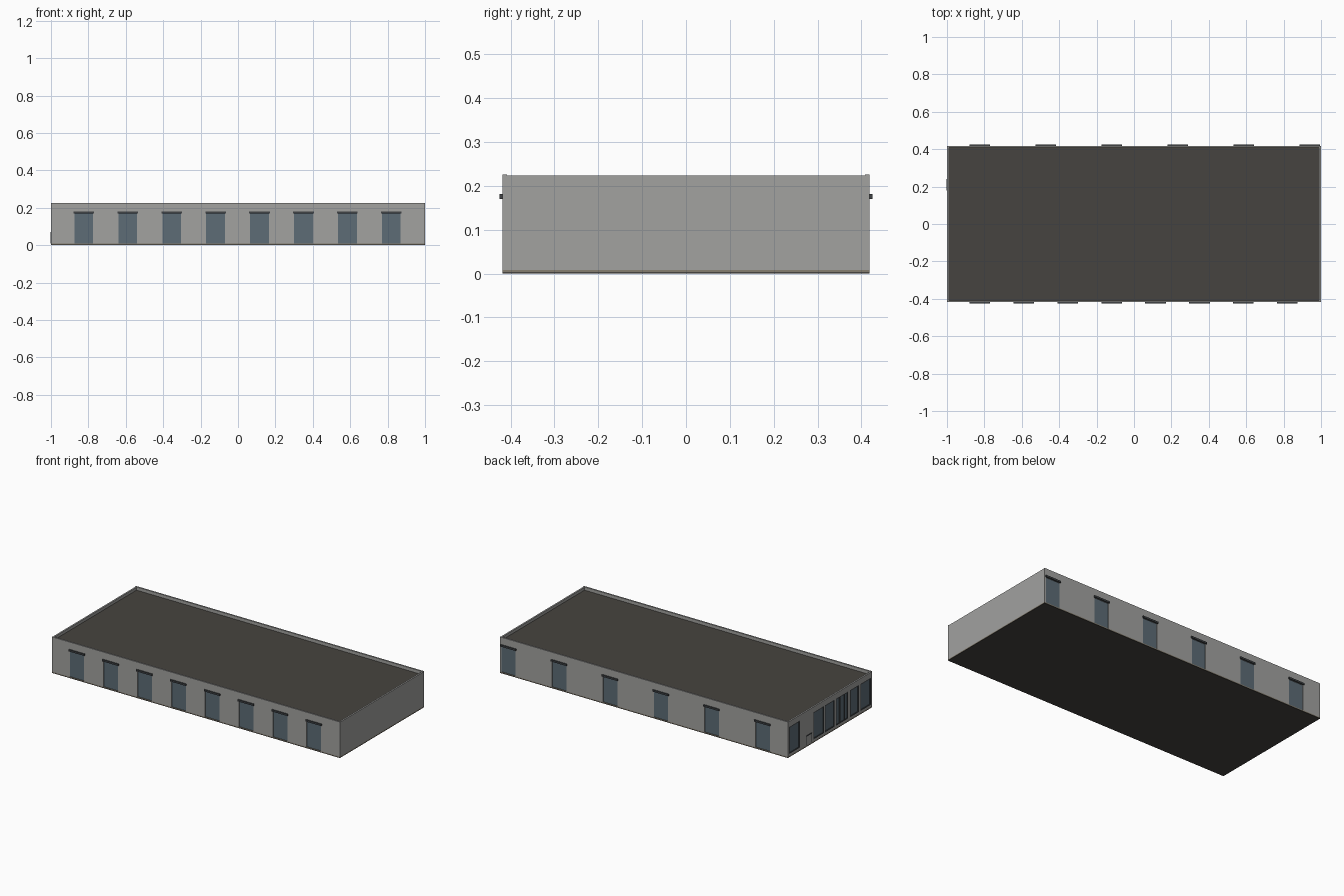
import bpy

if "Cube" in bpy.data.objects:
    bpy.data.objects.remove(bpy.data.objects["Cube"])

X, Y, T = 1.0, 0.418, 0.01      # half length, half depth, wall thickness
FLOOR, HEAD, TOP = 0.008, 0.17, 0.226


def material(name, rgb):
    m = bpy.data.materials.new(name)
    m.diffuse_color = (*rgb, 1)
    m.use_nodes = True
    m.node_tree.nodes["Principled BSDF"].inputs["Base Color"].default_value = m.diffuse_color
    return m


WALL = material("wall_grey", (0.36, 0.36, 0.35))
DARK = material("roof_dark", (0.062, 0.057, 0.05))
GLASS = material("glass_blue", (0.11, 0.15, 0.18))
FRAME = material("frame_dark", (0.05, 0.055, 0.06))
BASE = material("base_tan", (0.24, 0.21, 0.16))


def boxes(name, spans, mat):
    """One object made of boxes, each given as (x0, x1, y0, y1, z0, z1)."""
    verts, faces = [], []
    for x0, x1, y0, y1, z0, z1 in spans:
        n = len(verts)
        verts += [(x, y, z) for z in (z0, z1)
                  for x, y in ((x0, y0), (x1, y0), (x1, y1), (x0, y1))]
        faces += [[n + i for i in f] for f in
                  ((3, 2, 1, 0), (4, 5, 6, 7), (0, 1, 5, 4),
                   (1, 2, 6, 5), (2, 3, 7, 6), (3, 0, 4, 7))]
    me = bpy.data.meshes.new(name)
    me.from_pydata(verts, [], faces)
    me.materials.append(mat)
    ob = bpy.data.objects.new(name, me)
    bpy.context.collection.objects.link(ob)
    return ob


def piers(start, end, openings):
    """Solid spans left between sorted openings."""
    edges = [start] + [e for o in openings for e in o] + [end]
    return list(zip(edges[::2], edges[1::2]))


def long_wall(name, side, centres):
    """Front (-1) or back (+1) wall with recessed windows and lintels."""
    def depth(a, b):              # a, b measured outwards from the wall face
        return sorted((side * (Y + a), side * (Y + b)))
    openings = [(c - 0.05, c + 0.05) for c in centres]
    wall = [(a, b, *depth(-T, 0), FLOOR, HEAD) for a, b in piers(-X, X, openings)]
    wall.append((-X, X, *depth(-T, 0), HEAD, TOP))
    boxes(name + "_wall", wall, WALL)
    boxes(name + "_windows",
          [(a, b, *depth(-T, -0.004), FLOOR, HEAD) for a, b in openings], GLASS)
    boxes(name + "_lintels",
          [(c - 0.055, c + 0.055, *depth(-0.002, 0.007), HEAD, 0.181)
           for c in centres], FRAME)


# Floor slab, tan base course and roof
boxes("floor_slab", [(-X, X, -Y, Y, 0, 0.004)], DARK)
boxes("base_course", [(-X, X, -Y, Y, 0.004, FLOOR)], BASE)
boxes("roof", [(-X + T, X - T, -Y + T, Y - T, 0.195, 0.206)], DARK)

# Long walls
long_wall("front", -1, [-0.825 + 0.235 * i for i in range(8)])
long_wall("back", 1, [-0.825 + 0.353 * i for i in range(6)])

# Blank right end wall
boxes("right_wall", [(X - T, X, -Y + T, Y - T, FLOOR, 0.224)], WALL)

# Left end wall with shopfront openings
shop = [(-0.405, -0.30), (-0.285, -0.20), (-0.18, -0.06),
        (-0.045, 0.05), (0.06, 0.165), (0.30, 0.405)]
sill, head = 0.02, 0.19
left = [(-X, -X + T, a, b, sill, head) for a, b in piers(-Y + T, Y - T, shop)]
left += [(-X, -X + T, -Y + T, Y - T, FLOOR, sill),
         (-X, -X + T, -Y + T, Y - T, head, 0.224)]
boxes("left_wall", left, WALL)
boxes("shopfront_glass",
      [(-X + 0.004, -X + T, a, b, sill, head) for a, b in shop], GLASS)

# Shopfront frames and mullions
f, bars = 0.006, []
for a, b in shop:
    bars += [(-X, -X + 0.005, a, a + f, sill, head),
             (-X, -X + 0.005, b - f, b, sill, head),
             (-X, -X + 0.005, a + f, b - f, sill, sill + f),
             (-X, -X + 0.005, a + f, b - f, head - f, head)]
for y in (-0.145, -0.10):
    bars.append((-X, -X + 0.005, y - f / 2, y + f / 2, sill + f, head - f))
boxes("shopfront_frames", bars, FRAME)

# Small low frame beside the shopfront
boxes("low_frame", [(-X - 0.002, -X + 0.002, 0.18, 0.186, 0.01, 0.07),
                    (-X - 0.002, -X + 0.002, 0.234, 0.24, 0.01, 0.07),
                    (-X - 0.002, -X + 0.002, 0.186, 0.234, 0.064, 0.07)], FRAME)
